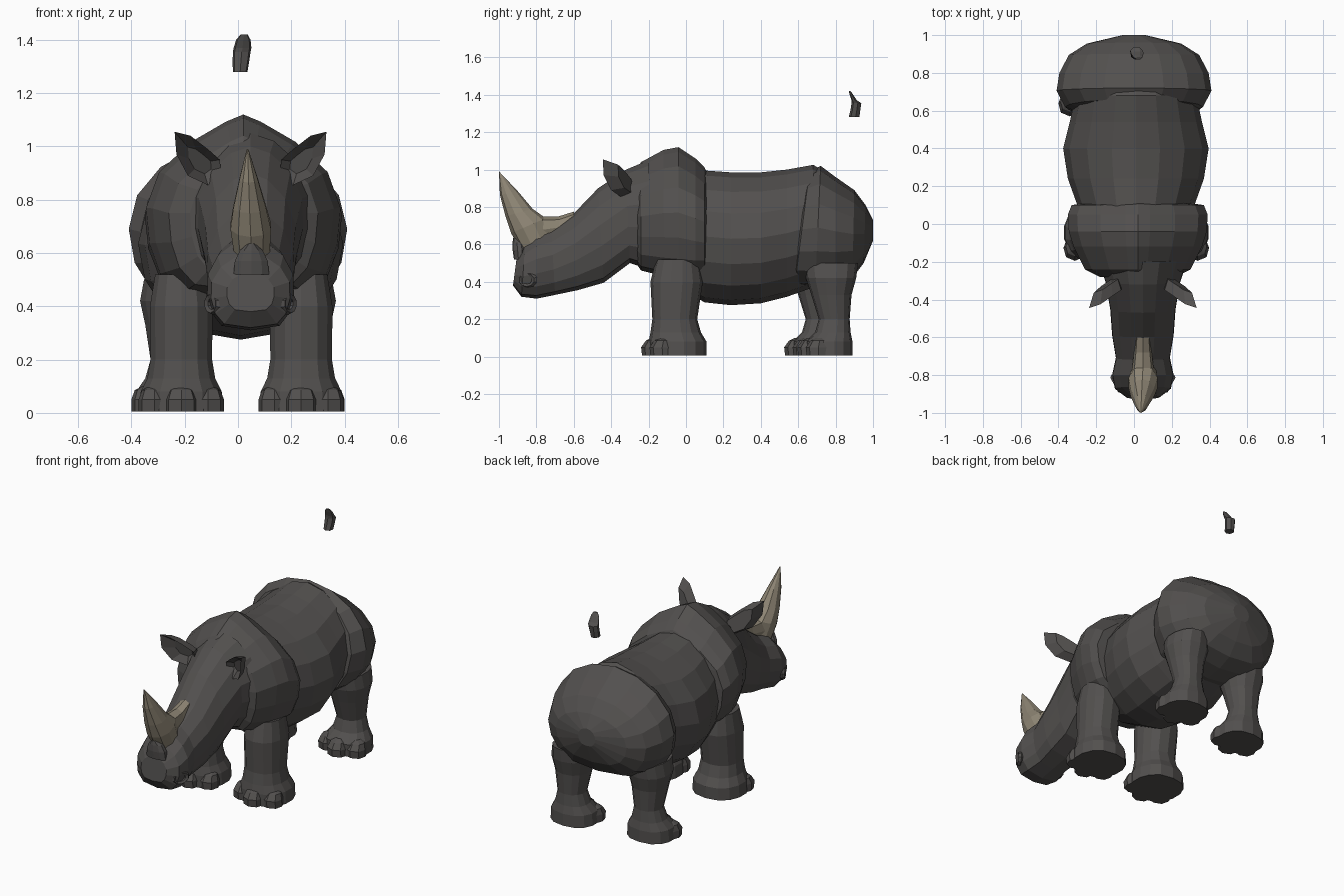
import bpy, bmesh, math
from mathutils import Vector

cube = bpy.data.objects.get("Cube")
if cube:
    bpy.data.objects.remove(cube, do_unlink=True)


def make_material(name, rgb):
    mat = bpy.data.materials.new(name)
    mat.use_nodes = True
    mat.diffuse_color = (*rgb, 1)
    mat.node_tree.nodes["Principled BSDF"].inputs["Base Color"].default_value = (*rgb, 1)
    return mat


HIDE = make_material("dark grey hide", (0.085, 0.08, 0.077))
HORN = make_material("tan horn", (0.27, 0.235, 0.175))


def finish(bm, name, mat):
    """Turn a bmesh into a flat shaded object."""
    bmesh.ops.recalc_face_normals(bm, faces=bm.faces)
    mesh = bpy.data.meshes.new(name)
    bm.to_mesh(mesh)
    bm.free()
    mesh.materials.append(mat)
    obj = bpy.data.objects.new(name, mesh)
    bpy.context.collection.objects.link(obj)
    return obj


def loft(name, sections, cx=0.0, mat=HIDE, sides=14, low=1.0, high=1.0, lean=0.0):
    """Skin rings; each spans two (y, z) points and has a half width.
    low and high pinch the ring near its first and second point."""
    bm = bmesh.new()
    rings = []
    for i, (a, b, width) in enumerate(sections):
        a, b = Vector((0, *a)), Vector((0, *b))
        ring = []
        for k in range(sides):
            t = math.tau * k / sides
            c, s = math.cos(t), math.sin(t)
            p = (a + b) / 2 - (b - a) / 2 * c
            p.x = cx + lean * i + width * math.copysign(abs(s) ** (low if c > 0 else high), s)
            ring.append(bm.verts.new(p))
        rings.append(ring)
    for r, q in zip(rings, rings[1:]):
        for k in range(sides):
            n = (k + 1) % sides
            bm.faces.new((r[k], r[n], q[n], q[k]))
    bm.faces.new(rings[0])
    bm.faces.new(rings[-1])
    return finish(bm, name, mat)


def upright(rows):
    """Sections across the body from (y, bottom, top, half width)."""
    return [((y, lo), (y, hi), w) for y, lo, hi, w in rows]


def level(rows, dy=0.0):
    """Sections across a limb from (z, front, back, half width)."""
    return [((f + dy, z), (b + dy, z), w) for z, f, b, w in rows]


# Barrel, shoulder fold and haunches
loft("barrel", upright([
    (-.1, .4, 1, .3), (.1, .29, .995, .31), (.24, .275, .985, .36),
    (.4, .285, .985, .385), (.54, .32, 1, .35), (.68, .37, 1.025, .32),
    (.79, .42, .965, .3)]),
    cx=.01, low=.85, high=1.15, sides=16)
loft("shoulders", upright([
    (-.28, .52, .98, .2), (-.24, .46, 1.04, .28), (-.12, .43, 1.105, .34),
    (-.04, .42, 1.12, .365), (.05, .42, 1.06, .37), (.1, .43, 1.01, .35),
    (.11, .46, .99, .28)]), cx=.02, low=.45, high=1.8, sides=16)
loft("haunches", [
    ((.55, .46), (.64, .92), .3), ((.58, .37), (.66, .99), .365),
    ((.69, .36), (.72, 1.02), .41), ((.8, .38), (.8, .96), .395),
    ((.89, .42), (.9, .89), .345), ((.95, .5), (.96, .81), .25),
    ((1, .62), (1, .73), .06)], low=.7, high=1, sides=16)

# Neck, head and muzzle
HEAD_X = .047
loft("head", [
    ((-.18, .46), (-.2, 1.05), .24), ((-.3, .5), (-.32, 1), .2),
    ((-.44, .395), (-.47, .9), .175), ((-.58, .355), (-.6, .765), .165),
    ((-.7, .33), (-.72, .68), .145), ((-.8, .31), (-.8, .655), .165),
    ((-.88, .32), (-.86, .6), .15), ((-.925, .38), (-.905, .53), .09)],
    cx=HEAD_X, low=.5, high=1.2)

# Horns
loft("front_horn", [
    ((-.88, .56), (-.72, .66), .07), ((-.935, .66), (-.75, .74), .08),
    ((-.965, .75), (-.82, .79), .065), ((-.995, .865), (-.9, .885), .037),
    ((-1, .99), (-.995, .985), .004)],
    cx=.052, mat=HORN, sides=10, lean=-.004)
loft("rear_horn", upright([
    (-.6, .67, .775, .04), (-.68, .63, .75, .047), (-.79, .6, .75, .06)]),
    cx=HEAD_X, mat=HORN, sides=8, high=.7)

# Fold of hide that overlaps the foot of the front horn
loft("nose_fold", level([
    (.52, -.92, -.85, .07), (.57, -.927, -.85, .065),
    (.61, -.927, -.86, .045), (.635, -.925, -.88, .015)]),
    cx=.05, sides=10)


def make_ear(name, side):
    """A leaf-shaped rim with a deep hollow in front and a rounded back."""
    rim = [(.16, -.35, .855), (.235, -.4, .89), (.278, -.44, .97), (.285, -.445, 1.055),
           (.225, -.425, 1.04), (.16, -.38, .99), (.115, -.35, .95), (.11, -.335, .89)]
    bm = bmesh.new()
    for pocket, (dy, shrink) in enumerate(((.045, .5), (.05, .75))):
        center = Vector((.185, -.38, .94))
        outer = [Vector(p) for p in rim]
        inner = [center.lerp(p, shrink) + Vector((0, dy + .015 * pocket, 0)) for p in outer]
        loops = [[bm.verts.new((HEAD_X + side * p.x, p.y, p.z)) for p in loop]
                 for loop in (outer, inner)]
        for k in range(len(rim)):
            n = (k + 1) % len(rim)
            bm.faces.new((loops[0][k], loops[0][n], loops[1][n], loops[1][k]))
        bm.faces.new(loops[1])
    bmesh.ops.remove_doubles(bm, verts=bm.verts, dist=1e-5)
    finish(bm, name, HIDE)


def make_nostril(name, side):
    """A raised ring on the side of the muzzle."""
    bpy.ops.mesh.primitive_torus_add(
        major_segments=10, minor_segments=5, major_radius=.042, minor_radius=.016,
        location=(HEAD_X + side * .138, -.845, .41),
        rotation=(0, math.pi / 2, -side * .5))
    ring = bpy.context.object
    ring.name = name
    ring.scale.x = .75
    ring.data.materials.append(HIDE)


def make_toes(name, cx, front, spread):
    """Three blunt toes fanned round the front of a foot."""
    for i, step in enumerate((-1, 0, 1)):
        y = front + .045 * abs(step)
        loft(f"{name}_toe_{i + 1}", level([
            (.005, y, y + .13, .06), (.05, y - .005, y + .13, .06),
            (.085, y + .02, y + .12, .048), (.1, y + .05, y + .1, .02)]),
            cx=cx + step * spread, sides=8, low=.7)


for word, side in (("left", 1), ("right", -1)):
    make_ear(word + "_ear", side)
    make_nostril(word + "_nostril", side)

    # Front leg
    x = .012 + side * .225
    loft(word + "_front_leg", level([
        (.52, -.16, .07, .1), (.4, -.19, .09, .12), (.2, -.18, .06, .118),
        (.13, -.19, .08, .13), (.08, -.2, .11, .155), (.005, -.2, .11, .16)]),
        cx=x, low=.8, high=.8)
    make_toes(word + "_front", x, -.235, .1)

    # Hind leg, the right one placed a little further forward
    x = side * .245
    shift = 0 if side > 0 else -.07
    loft(word + "_hind_leg", level([
        (.5, .63, .92, .11), (.42, .64, .91, .125), (.33, .67, .885, .105),
        (.2, .71, .875, .085), (.13, .69, .88, .105), (.08, .64, .89, .14),
        (.005, .64, .89, .145)], shift), cx=x, low=.8, high=.8)
    make_toes(word + "_hind", x, .6 + shift, .095)

# Tail tuft, floating above the rump
loft("tail_tuft", level([
    (1.28, .87, .93, .028), (1.32, .88, .935, .032), (1.355, .885, .94, .034),
    (1.37, .885, .915, .034), (1.4, .875, .895, .028), (1.42, .87, .88, .014)]),
    cx=.008, sides=7, lean=.003)
